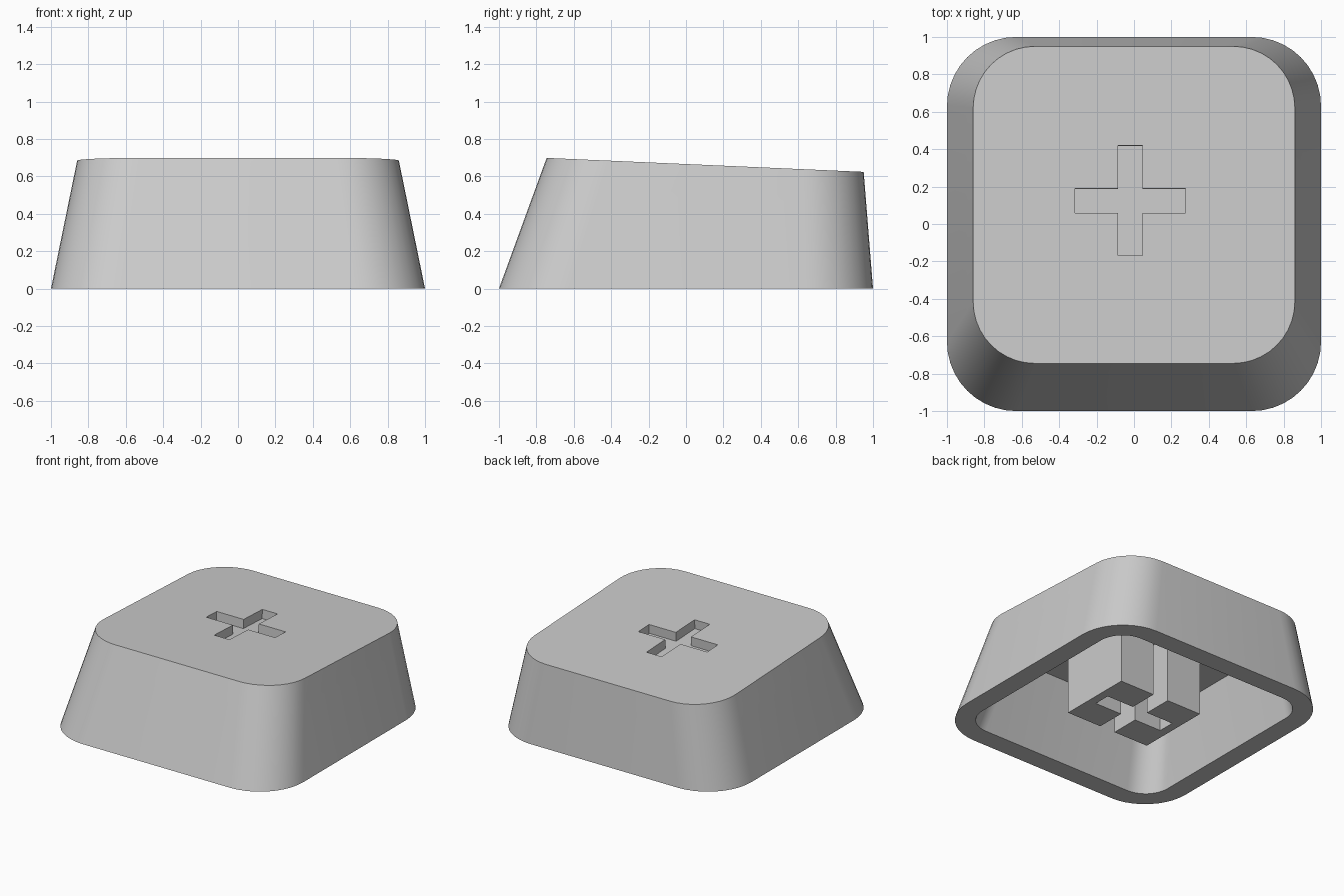
import bpy, bmesh, math
from mathutils import Matrix

cube = bpy.data.objects.get("Cube")
if cube:
    bpy.data.objects.remove(cube, do_unlink=True)

GREY = (0.6, 0.6, 0.6, 1)
mat = bpy.data.materials.new("light grey")
mat.use_nodes = True
mat.diffuse_color = GREY
mat.node_tree.nodes["Principled BSDF"].inputs["Base Color"].default_value = GREY


def top_z(y):
    """Height of the sloping top face."""
    return 0.666 - 0.044 * y


def make(name, bm):
    bmesh.ops.recalc_face_normals(bm, faces=bm.faces)
    mesh = bpy.data.meshes.new(name)
    bm.to_mesh(mesh)
    bm.free()
    mesh.materials.append(mat)
    ob = bpy.data.objects.new(name, mesh)
    bpy.context.collection.objects.link(ob)
    return ob


def rounded_rect(x, front, back, r, steps=10):
    """Rounded rectangle in plan, from -x to x and front to back."""
    pts = []
    corners = [(x - r, back - r), (r - x, back - r), (r - x, front + r), (x - r, front + r)]
    for i, (cx, cy) in enumerate(corners):
        for s in range(steps + 1):
            a = math.pi / 2 * (i + s / steps)
            pts.append((cx + r * math.cos(a), cy + r * math.sin(a)))
    return pts


def loft(low, high, z0, height):
    """Closed solid between two outlines; returns the mesh and its top edges."""
    bm = bmesh.new()
    a = [bm.verts.new((x, y, z0)) for x, y in low]
    b = [bm.verts.new((x, y, height(y))) for x, y in high]
    n = len(a)
    for i in range(n):
        j = (i + 1) % n
        bm.faces.new((a[i], a[j], b[j], b[i]))
    bm.faces.new(a[::-1])
    top = bm.faces.new(b)
    return bm, list(top.edges)


def cross(name, arm, half, z0, z1):
    """Upright prism with a plus-shaped outline."""
    pts = []
    for k in range(4):
        c, s = round(math.cos(k * math.pi / 2)), round(math.sin(k * math.pi / 2))
        for x, y in ((arm, -half), (arm, half), (half, half)):
            pts.append((x * c - y * s, x * s + y * c))
    bm, _ = loft(pts, pts, z0, lambda y: z1)
    return make(name, bm)


def cut(ob, cutter):
    mod = ob.modifiers.new("cut", 'BOOLEAN')
    mod.operation, mod.solver, mod.object = 'DIFFERENCE', 'EXACT', cutter
    bpy.context.view_layer.objects.active = ob
    bpy.ops.object.modifier_apply(modifier=mod.name)
    bpy.data.objects.remove(cutter, do_unlink=True)


# Cap shell: tapered body with a rounded top rim
bm, rim = loft(rounded_rect(1, -1, 1, 0.37), rounded_rect(0.86, -0.745, 0.95, 0.33), 0, top_z)
bmesh.ops.bevel(bm, geom=rim, offset=0.18, segments=8, profile=0.5, affect='EDGES')
cap = make("cap_shell", bm)

# Hollow underside
bm, _ = loft(rounded_rect(0.85, -0.85, 0.85, 0.2), rounded_rect(0.74, -0.65, 0.81, 0.18),
             0, lambda y: 0.53)
for v in bm.verts:
    if v.co.z < 0.01:
        v.co.z = -0.01
cut(cap, make("hollow", bm))

# Shallow plus-shaped recess parallel to the top
recess = cross("recess", 0.295, 0.065, -0.07, 0.1)
recess.data.transform(Matrix.Translation((-0.02, 0.125, top_z(0.125)))
                      @ Matrix.Rotation(-math.atan(0.044), 4, 'X'))
cut(cap, recess)

# Stem with a plus-shaped socket that opens at front and back
bm = bmesh.new()
bmesh.ops.create_cube(bm, size=1)
bmesh.ops.transform(bm, verts=bm.verts, matrix=Matrix.Translation((0, 0, 0.285))
                    @ Matrix.Diagonal((0.72, 0.58, 0.55, 1)))
stem = make("stem", bm)
cut(stem, cross("socket", 0.295, 0.065, -0.1, 0.529))

# Smooth the curved shell, keep the hard edges
bpy.ops.object.select_all(action='DESELECT')
cap.select_set(True)
bpy.context.view_layer.objects.active = cap
bpy.ops.object.shade_smooth_by_angle(angle=math.radians(30))
